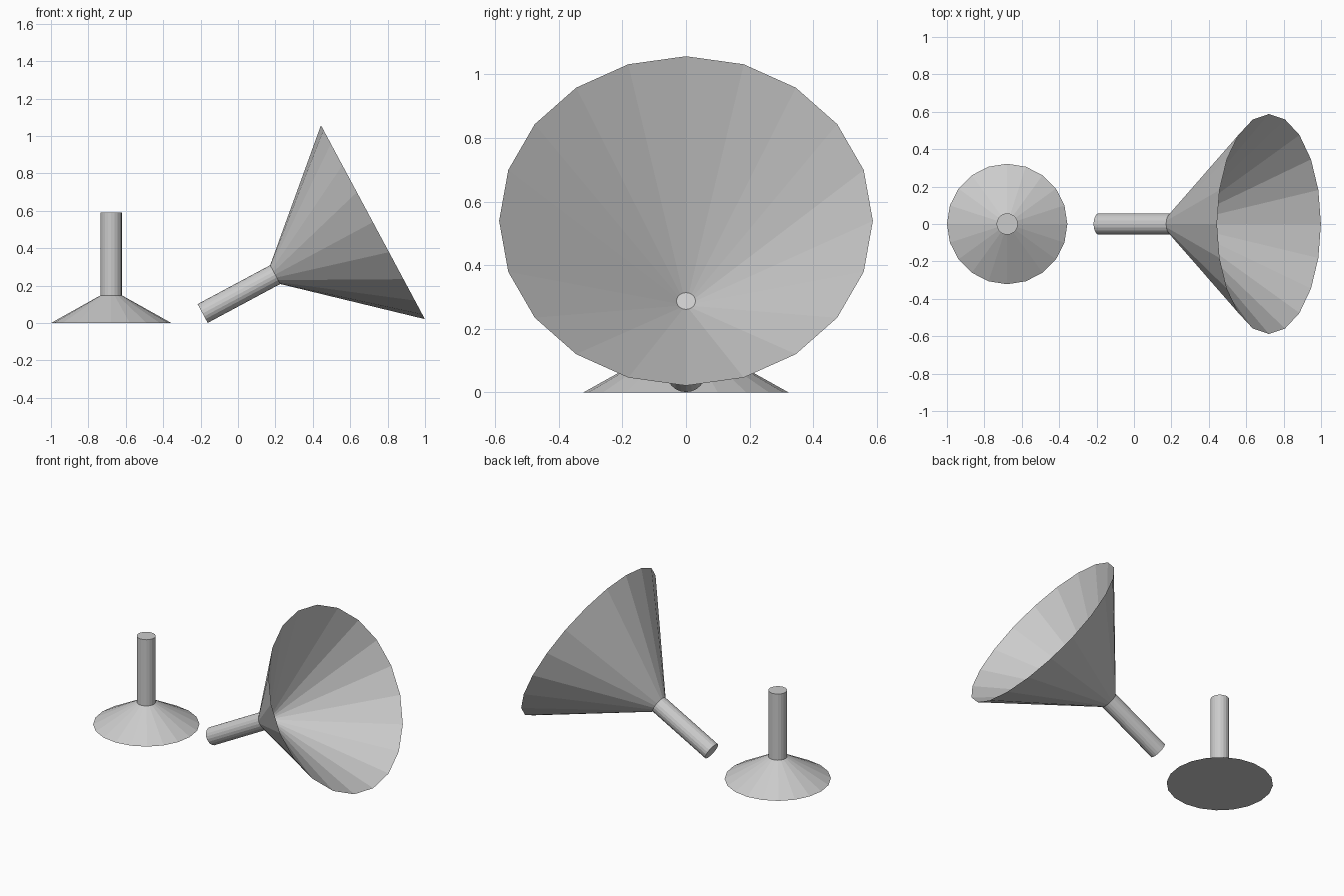
import bpy, bmesh
from math import radians, cos, sin, pi

if "Cube" in bpy.data.objects:
    bpy.data.objects.remove(bpy.data.objects["Cube"])

SIDES = 20


def lathe(name, profile, location=(0, 0, 0), tilt=0.0):
    """Closed, flat-shaded turned solid from (radius, height) points, end discs capped."""
    bm = bmesh.new()
    rings = []
    for r, h in profile:
        rings.append([bm.verts.new((r * cos(2 * pi * i / SIDES),
                                    r * sin(2 * pi * i / SIDES), h))
                      for i in range(SIDES)])
    for a, b in zip(rings, rings[1:]):
        for i in range(SIDES):
            j = (i + 1) % SIDES
            bm.faces.new((a[i], a[j], b[j], b[i]))
    bm.faces.new(rings[0][::-1])
    bm.faces.new(rings[-1])
    bmesh.ops.recalc_face_normals(bm, faces=bm.faces)
    mesh = bpy.data.meshes.new(name)
    bm.to_mesh(mesh)
    bm.free()
    obj = bpy.data.objects.new(name, mesh)
    obj.location = location
    obj.rotation_euler = (0, tilt, 0)
    bpy.context.collection.objects.link(obj)
    return obj


# Upright stand: shallow conical foot with a post
lathe("stand", [(0.322, 0), (0.057, 0.148), (0.057, 0.59)],
      location=(-0.678, 0, 0))

# Tilted horn: closed tube, flared bell with a sharp rim, hollow inside with a small flat floor
lathe("horn", [(0.057, 0), (0.057, 0.44), (0.588, 1.033), (0.03, 0.5)],
      location=(-0.189, 0, 0.051), tilt=radians(90 - 28.2))
